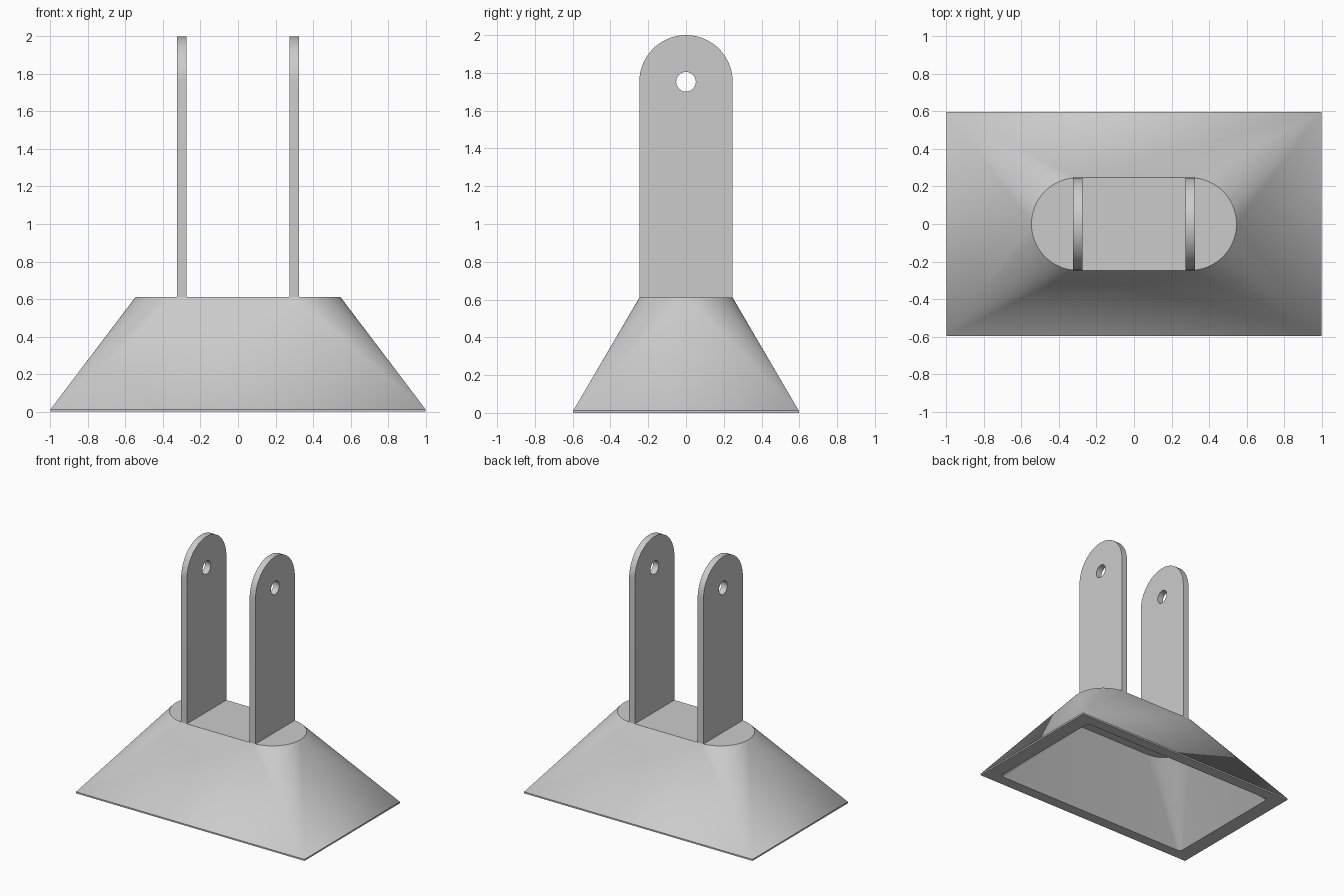
import bpy, bmesh
from math import sin, cos, pi
from mathutils import Vector

cube = bpy.data.objects.get("Cube")
if cube:
    bpy.data.objects.remove(cube, do_unlink=True)

STEPS = 16  # segments per quarter turn

grey = bpy.data.materials.new("plain grey")
grey.use_nodes = True
colour = (0.6, 0.6, 0.6, 1)
grey.diffuse_color = colour
grey.node_tree.nodes["Principled BSDF"].inputs["Base Color"].default_value = colour


def rounded_loop(half_x, half_y, radius, z):
    """Rounded rectangle; a zero radius stacks the points on its corners."""
    points = []
    for quarter, (sx, sy) in enumerate([(1, 1), (-1, 1), (-1, -1), (1, -1)]):
        for i in range(STEPS + 1):
            a = (quarter + i / STEPS) * pi / 2
            points.append(Vector((sx * (half_x - radius) + radius * cos(a),
                                  sy * (half_y - radius) + radius * sin(a), z)))
    return points


def finish(bm, name):
    bmesh.ops.remove_doubles(bm, verts=bm.verts, dist=1e-5)
    bmesh.ops.recalc_face_normals(bm, faces=bm.faces)
    mesh = bpy.data.meshes.new(name)
    bm.to_mesh(mesh)
    bm.free()
    mesh.materials.append(grey)
    obj = bpy.data.objects.new(name, mesh)
    bpy.context.collection.objects.link(obj)
    bpy.ops.object.select_all(action="DESELECT")
    obj.select_set(True)
    bpy.context.view_layer.objects.active = obj
    bpy.ops.object.shade_smooth_by_angle(angle=0.5)
    return obj


# Hollow base: rectangle lofted to a rounded top, with a matching cavity
TOP, R = 0.61, 0.247
sections = [
    rounded_loop(0.53, 0.22, 0.22, 0.50),    # cavity roof
    rounded_loop(0.88, 0.51, 0.03, 0),       # cavity mouth
    rounded_loop(1, 0.597, 0, 0),            # foot
    rounded_loop(1, 0.597, 0, 0.012),        # lip
    rounded_loop(0.3 + R, R, R, TOP),        # top
]
bm = bmesh.new()
rings = [[bm.verts.new(p) for p in s] for s in sections]
for low, high in zip(rings, rings[1:]):
    for i in range(len(low)):
        j = (i + 1) % len(low)
        bm.faces.new((low[i], low[j], high[j], high[i]))
bm.faces.new(rings[0])
bm.faces.new(rings[-1])
bmesh.ops.dissolve_degenerate(bm, dist=1e-5, edges=bm.edges)
finish(bm, "hollow_base")


# Upright lugs with round heads and a pin hole
def lug(name, x, thickness=0.05):
    pin = 2 - R
    outline = [(-R, TOP), (R, TOP)]
    outline += [(R * cos(a), pin + R * sin(a))
                for a in (pi * i / (2 * STEPS) for i in range(2 * STEPS + 1))]
    hole = [(0.052 * cos(a), pin + 0.052 * sin(a))
            for a in (2 * pi * i / 32 for i in range(32))]
    bm = bmesh.new()
    for loop in (outline, hole):
        vs = [bm.verts.new((x - thickness / 2, y, z)) for y, z in loop]
        for i in range(len(vs)):
            bm.edges.new((vs[i - 1], vs[i]))
    bmesh.ops.triangle_fill(bm, edges=bm.edges[:], use_beauty=True)
    made = bmesh.ops.extrude_face_region(bm, geom=bm.faces[:], use_keep_orig=True)
    moved = [v for v in made["geom"] if isinstance(v, bmesh.types.BMVert)]
    bmesh.ops.translate(bm, verts=moved, vec=(thickness, 0, 0))
    finish(bm, name)


lug("left_lug", 0.3)
lug("right_lug", -0.3)
